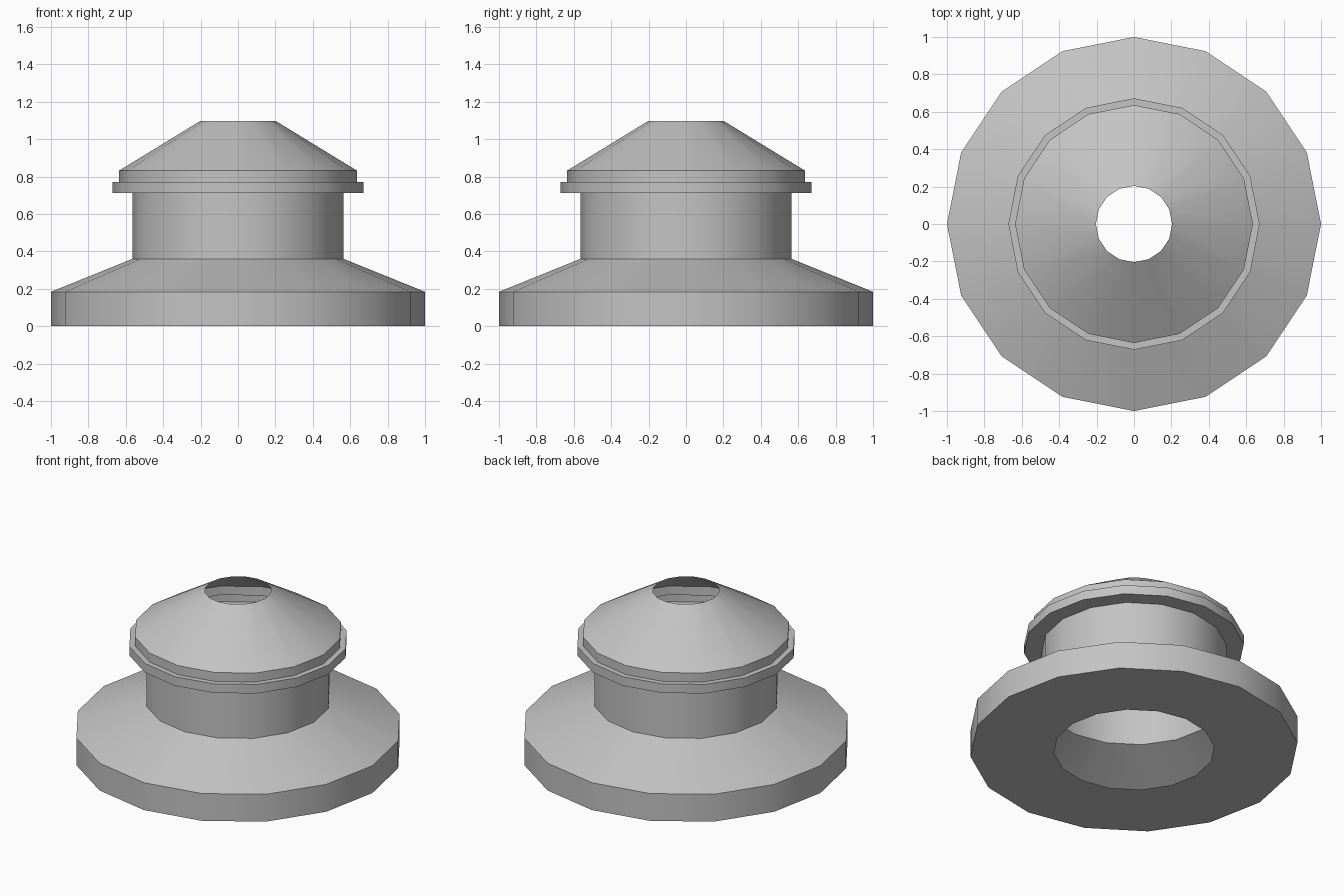
import bpy
import bmesh
import math

SIDES = 16

cube = bpy.data.objects.get("Cube")
if cube:
    bpy.data.objects.remove(cube, do_unlink=True)

grey = bpy.data.materials.new("light_grey")
grey.use_nodes = True
colour = (0.55, 0.55, 0.55, 1)
grey.diffuse_color = colour
grey.node_tree.nodes["Principled BSDF"].inputs["Base Color"].default_value = colour


def turned_part(name, profile):
    """Open shell turned around z from (radius, height) points, listed upwards."""
    bm = bmesh.new()
    rings = []
    for r, z in profile:
        angles = [2 * math.pi * j / SIDES for j in range(SIDES)]
        rings.append([bm.verts.new((r * math.cos(a), r * math.sin(a), z)) for a in angles])
    for low, high in zip(rings, rings[1:]):
        for j in range(SIDES):
            k = (j + 1) % SIDES
            bm.faces.new((low[j], low[k], high[k], high[j]))
    mesh = bpy.data.meshes.new(name)
    bm.to_mesh(mesh)
    bm.free()
    mesh.materials.append(grey)
    obj = bpy.data.objects.new(name, mesh)
    bpy.context.collection.objects.link(obj)
    bpy.ops.object.select_all(action="DESELECT")
    obj.select_set(True)
    bpy.context.view_layer.objects.active = obj
    bpy.ops.object.shade_smooth_by_angle(angle=math.radians(30))
    return obj


# Wide foot with an open underside and sloping shoulder
turned_part("base", [(0.49, 0), (1, 0), (1, 0.184), (0.565, 0.36)])
# Straight hollow neck
turned_part("neck", [(0.565, 0.36), (0.565, 0.711)])
# Projecting ring under the cap
turned_part("collar", [(0.565, 0.711), (0.672, 0.711), (0.672, 0.772), (0.636, 0.772)])
# Conical cap with an open top
turned_part("cap", [(0.636, 0.772), (0.636, 0.832), (0.204, 1.096)])
